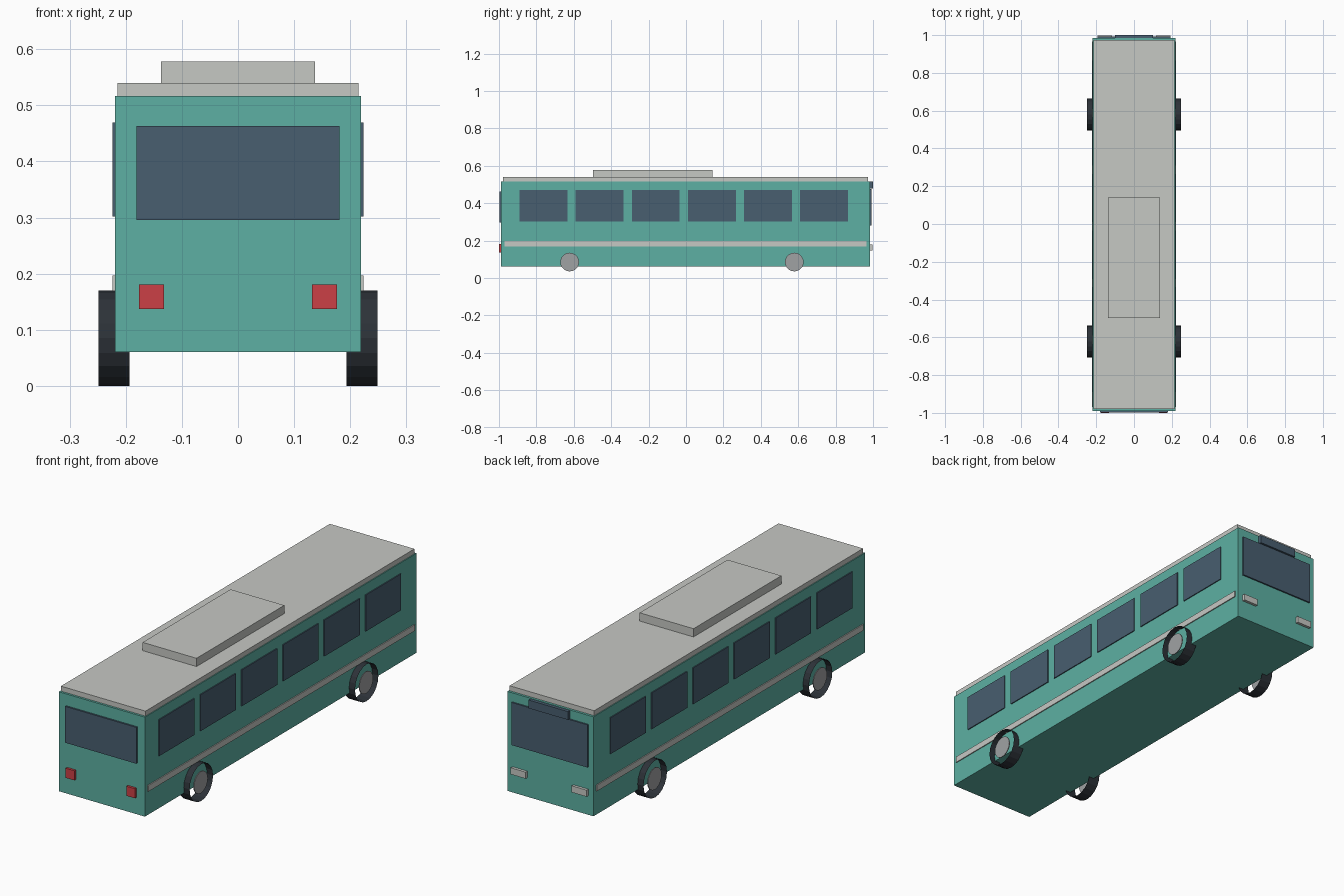
import bpy, bmesh, math
from mathutils import Matrix

if "Cube" in bpy.data.objects:
    bpy.data.objects.remove(bpy.data.objects["Cube"])


def material(name, rgb):
    m = bpy.data.materials.new(name)
    m.diffuse_color = (*rgb, 1)
    m.use_nodes = True
    m.node_tree.nodes["Principled BSDF"].inputs["Base Color"].default_value = m.diffuse_color
    return m


TEAL = material("teal paint", (0.109, 0.434, 0.366))
GREY = material("light grey", (0.565, 0.578, 0.552))
GLASS = material("dark glass", (0.065, 0.112, 0.162))
RED = material("red lamp", (0.597, 0.051, 0.061))
RUBBER = material("black rubber", (0.026, 0.032, 0.040))
METAL = material("hub metal", (0.352, 0.361, 0.371))


def finish(name, bm, mat):
    me = bpy.data.meshes.new(name)
    bm.to_mesh(me)
    bm.free()
    me.materials.append(mat)
    ob = bpy.data.objects.new(name, me)
    bpy.context.collection.objects.link(ob)
    return ob


def box(name, mat, x, y, z):
    """Box from (min, max) pairs on each axis."""
    bm = bmesh.new()
    bmesh.ops.create_cube(bm, size=1)
    for v in bm.verts:
        v.co = [a + (b - a) * (c + 0.5) for c, (a, b) in zip(v.co, (x, y, z))]
    return finish(name, bm, mat)


def wheel_part(name, mat, radius, x, y, depth, capped):
    """Cylinder lying along x, open or closed at the ends."""
    bm = bmesh.new()
    turn = Matrix.Translation((x, y, 0.085)) @ Matrix.Rotation(math.pi / 2, 4, 'Y')
    bmesh.ops.create_cone(bm, cap_ends=capped, segments=20, radius1=radius,
                          radius2=radius, depth=depth, matrix=turn)
    return finish(name, bm, mat)


# Body shell, roof slab and rooftop unit
box("body", TEAL, (-0.219, 0.219), (-0.989, 0.985), (0.06, 0.517))
box("roof", GREY, (-0.215, 0.215), (-0.979, 0.974), (0.517, 0.54))
box("roof_unit", GREY, (-0.137, 0.137), (-0.497, 0.141), (0.54, 0.578))

# Windscreens and destination sign panel
box("rear_window", GLASS, (-0.181, 0.181), (-0.997, -0.988), (0.296, 0.463))
box("windscreen", GLASS, (-0.193, 0.193), (0.984, 0.992), (0.28, 0.476))
box("sign_panel", GLASS, (-0.10, 0.10), (0.984, 1.0), (0.477, 0.515))

for s, side in ((-1, "left"), (1, "right")):
    def span(a, b):
        return tuple(sorted((s * a, s * b)))

    # Side windows and trim stripe
    for i in range(6):
        c = -0.762 + 0.3 * i
        box(f"{side}_window_{i + 1}", GLASS, span(0.218, 0.2235),
            (c - 0.128, c + 0.128), (0.302, 0.469))
    box(f"{side}_stripe", GREY, span(0.218, 0.2235), (-0.97, 0.966), (0.169, 0.197))

    # Lamps
    box(f"{side}_tail_lamp", RED, span(0.132, 0.176), (-1.0, -0.988), (0.137, 0.181))
    box(f"{side}_headlamp", GREY, span(0.117, 0.193), (0.984, 0.998), (0.148, 0.178))

    # Open tyre bands with hub discs
    for y, end in ((-0.622, "rear"), (0.579, "front")):
        wheel_part(f"{side}_{end}_tyre", RUBBER, 0.085, s * 0.221, y, 0.056, False)
        wheel_part(f"{side}_{end}_hub", METAL, 0.05, s * 0.245, y, 0.004, True)
